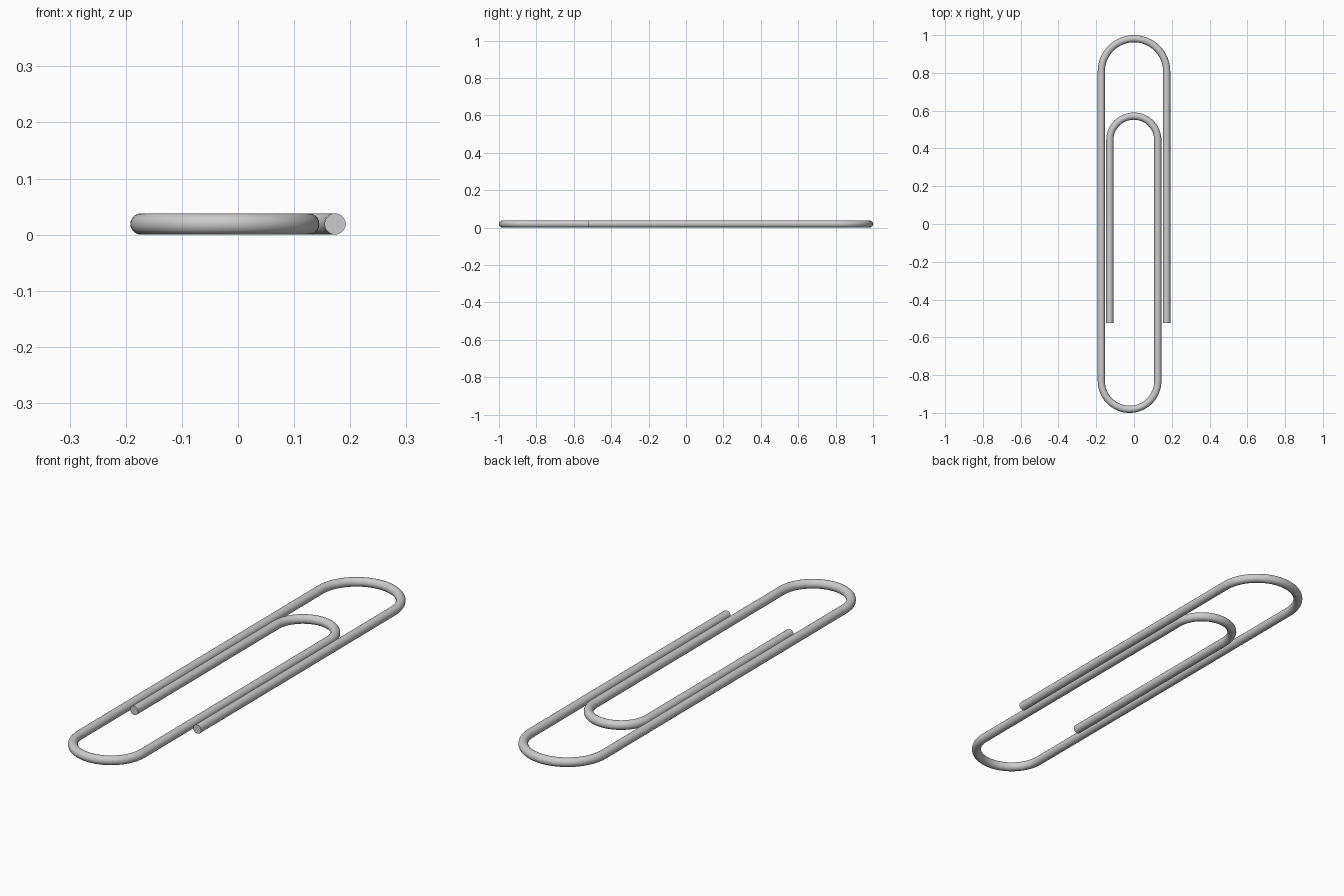
import bpy
from math import cos, sin, pi

if "Cube" in bpy.data.objects:
    bpy.data.objects.remove(bpy.data.objects["Cube"])

R = 0.019          # wire radius
END_Y = -0.525     # both wire ends stop here


def arc(cx, cy, r, a0, a1, n=32):
    """Points of a circular bend, in plan."""
    return [(cx + r * cos(a0 + (a1 - a0) * i / n),
             cy + r * sin(a0 + (a1 - a0) * i / n)) for i in range(n + 1)]


# Wire path: outer leg, large top bend, bottom bend, inner bend, inner leg
path = [(0.173, END_Y)]
path += arc(0, 0.808, 0.173, 0, pi)
path += arc(-0.0235, -0.8315, 0.1495, pi, 2 * pi)
path += arc(-0.001, 0.444, 0.127, 0, pi)
path += [(-0.128, END_Y)]

# Round wire swept along the path, with flat cut ends
curve = bpy.data.curves.new("wire_path", 'CURVE')
curve.dimensions = '3D'
curve.bevel_depth = R
curve.bevel_resolution = 8
curve.use_fill_caps = True
spline = curve.splines.new('POLY')
spline.points.add(len(path) - 1)
for point, (x, y) in zip(spline.points, path):
    point.co = (x, y, R, 1)

clip = bpy.data.objects.new("bent_wire_clip", curve)
bpy.context.collection.objects.link(clip)
bpy.context.view_layer.objects.active = clip
clip.select_set(True)
bpy.ops.object.convert(target='MESH')
bpy.ops.object.shade_smooth_by_angle()
